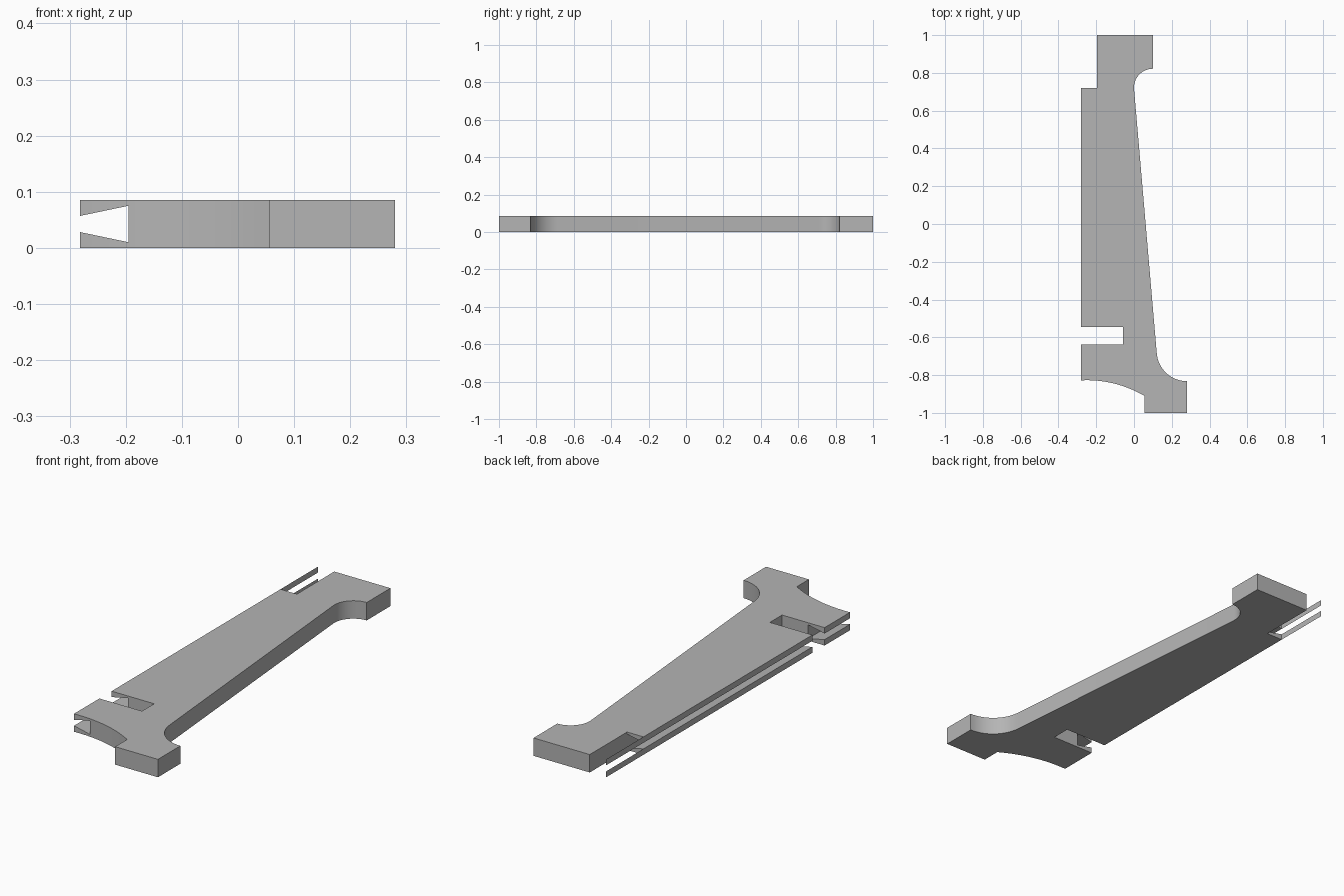
import bpy, bmesh, math

if "Cube" in bpy.data.objects:
    bpy.data.objects.remove(bpy.data.objects["Cube"])

H = 0.085            # plate thickness
LEFT = -0.281        # outer left edge
FLOOR = -0.195       # floor of the dovetail groove
LIP = 0.028          # height of each groove lip at the edge

grey = bpy.data.materials.new("plain grey")
grey.diffuse_color = (0.46, 0.46, 0.46, 1)
grey.use_nodes = True
grey.node_tree.nodes["Principled BSDF"].inputs["Base Color"].default_value = grey.diffuse_color


def arc(cx, cy, r, a0, a1, n=16):
    """Points along an arc, angles in degrees."""
    return [(cx + r * math.cos(math.radians(a0 + (a1 - a0) * i / n)),
             cy + r * math.sin(math.radians(a0 + (a1 - a0) * i / n)))
            for i in range(n + 1)]


def make_object(name, bm):
    mesh = bpy.data.meshes.new(name)
    bm.to_mesh(mesh)
    bm.free()
    mesh.materials.append(grey)
    ob = bpy.data.objects.new(name, mesh)
    bpy.context.collection.objects.link(ob)
    return ob


def prism(name, points, offset):
    """Extrude a closed 3D profile along an offset."""
    bm = bmesh.new()
    face = bm.faces.new([bm.verts.new(p) for p in points])
    ext = bmesh.ops.extrude_face_region(bm, geom=[face])
    verts = [v for v in ext["geom"] if isinstance(v, bmesh.types.BMVert)]
    bmesh.ops.translate(bm, verts=verts, vec=offset)
    bmesh.ops.recalc_face_normals(bm, faces=bm.faces)
    return make_object(name, bm)


# Bracket outline, counter-clockwise from the foot
outline = [(0.055, -1), (0.28, -1)]
outline += arc(0.28, -0.672, 0.16, 270, 184.9)           # lower fillet
outline += arc(0.1, 0.722, 0.1, 184.9, 90)               # upper fillet
outline += [(0.1, 1), (FLOOR, 1), (FLOOR, 0.72), (LEFT, 0.72)]
outline += [(LEFT, -0.546), (-0.058, -0.546), (-0.058, -0.637), (LEFT, -0.637)]
outline += arc(-0.25, -1.429, 0.602, 93, 59.5)           # curved underside
plate = prism("bracket_plate", [(x, y, 0) for x, y in outline], (0, 0, H))

# Dovetail groove along the left edge
slope = (LIP - 0.01) / (FLOOR - LEFT)
x0, x1 = LEFT - 0.03, FLOOR - 0.0002
z0, z1 = LIP - slope * (x0 - LEFT), 0.01
profile = [(x0, -0.95, z0), (x1, -0.95, z1), (x1, -0.95, H - z1), (x0, -0.95, H - z0)]
cutter = prism("groove_cutter", profile, (0, 1.75, 0))
cutter.hide_render = True
mod = plate.modifiers.new("groove", "BOOLEAN")
mod.operation = "DIFFERENCE"
mod.solver = "EXACT"
mod.object = cutter
bpy.context.view_layer.objects.active = plate
plate.select_set(True)
bpy.ops.object.modifier_apply(modifier=mod.name)
bpy.data.objects.remove(cutter)
bpy.ops.object.shade_smooth_by_angle(angle=math.radians(25))

# Paper-thin lip strips continuing the left edge past the notch
for name, zb in (("lower_lip_strip", 0), ("upper_lip_strip", H - LIP)):
    bm = bmesh.new()
    bm.faces.new([bm.verts.new(p) for p in (
        (LEFT, 1, zb), (LEFT, 0.72, zb), (LEFT, 0.72, zb + LIP), (LEFT, 1, zb + LIP))])
    make_object(name, bm)
